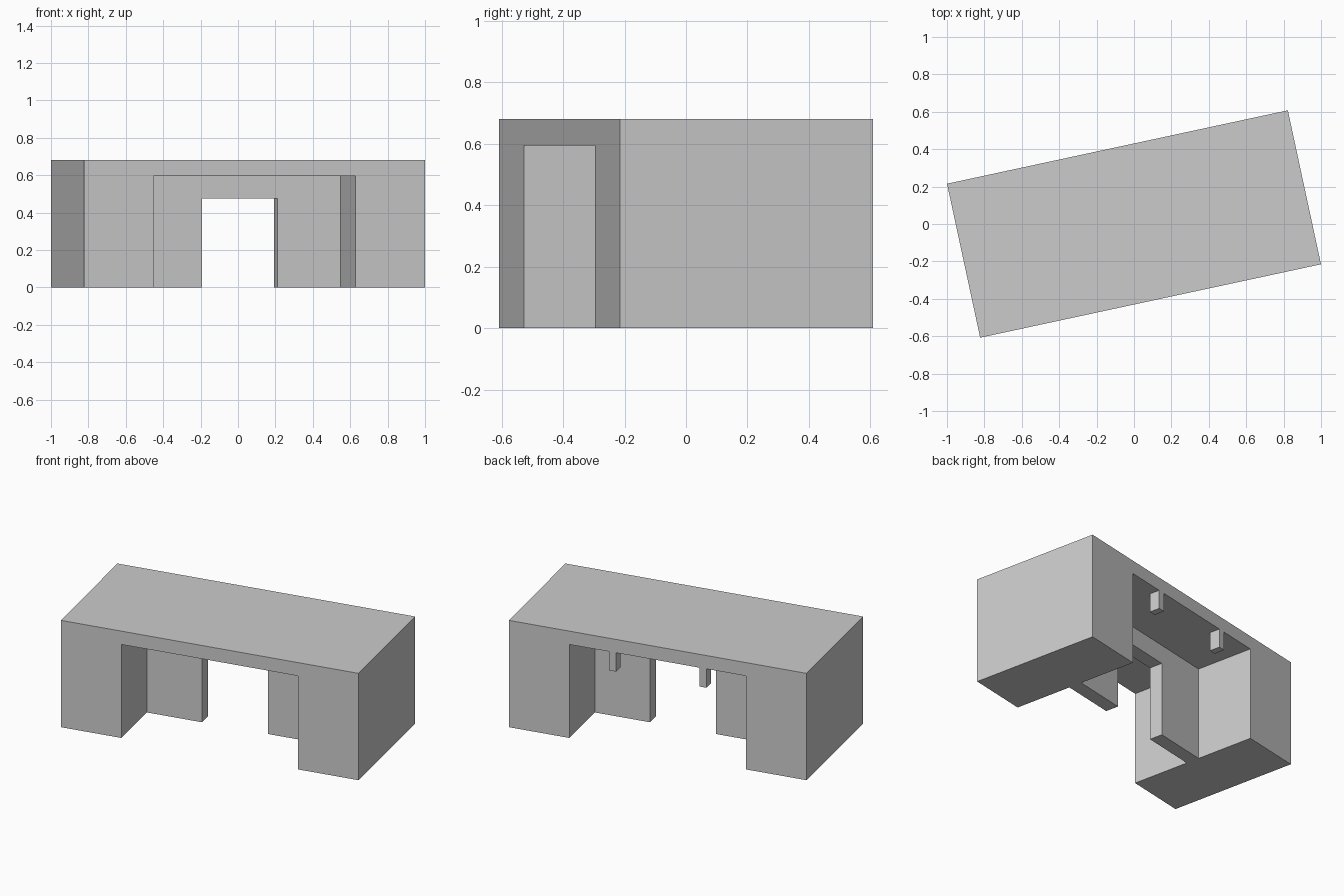
import bpy
import bmesh
from math import radians
from mathutils import Matrix, Vector

cube = bpy.data.objects.get("Cube")
if cube:
    bpy.data.objects.remove(cube, do_unlink=True)

TURN = Matrix.Rotation(radians(12.15), 4, 'Z')   # whole building is turned on its plot
HALF_L, HALF_W, HEIGHT = 0.932, 0.421, 0.68
RECESS_X, CEILING = 0.552, 0.595                 # deep recess on both long sides
WALL_Y = 0.043                                   # half thickness of the middle wall
DOOR_X, DOOR_Z = 0.206, 0.475                    # passage through the middle wall

grey = bpy.data.materials.new("plain grey")
grey.use_nodes = True
colour = (0.6, 0.6, 0.6, 1)
grey.diffuse_color = colour
grey.node_tree.nodes["Principled BSDF"].inputs["Base Color"].default_value = colour


def box(name, low, high):
    """Box between two corners, given in the building's own axes."""
    low, high = Vector(low), Vector(high)
    bm = bmesh.new()
    bmesh.ops.create_cube(bm, size=1)
    bmesh.ops.scale(bm, vec=high - low, verts=bm.verts)
    bmesh.ops.translate(bm, vec=(low + high) / 2, verts=bm.verts)
    bmesh.ops.transform(bm, matrix=TURN, verts=bm.verts)
    mesh = bpy.data.meshes.new(name)
    bm.to_mesh(mesh)
    bm.free()
    mesh.materials.append(grey)
    obj = bpy.data.objects.new(name, mesh)
    bpy.context.collection.objects.link(obj)
    return obj


# Main block with its two end legs, roof and middle wall left by the cuts
block = box("main_block", (-HALF_L, -HALF_W, 0), (HALF_L, HALF_W, HEIGHT))
cutters = [
    box("front_recess_cutter", (-RECESS_X, -1, -1), (RECESS_X, -WALL_Y, CEILING)),
    box("back_recess_cutter", (-RECESS_X, WALL_Y, -1), (RECESS_X, 1, CEILING)),
    box("doorway_cutter", (-DOOR_X, -0.2, -1), (DOOR_X, 0.2, DOOR_Z)),
]
bpy.context.view_layer.objects.active = block
for cutter in cutters:
    cutter.hide_render = True
    cut = block.modifiers.new(cutter.name, 'BOOLEAN')
    cut.operation = 'DIFFERENCE'
    cut.solver = 'EXACT'
    cut.object = cutter
    bpy.ops.object.modifier_apply(modifier=cut.name)
    bpy.data.objects.remove(cutter, do_unlink=True)

# Short posts hanging from the back edge of the roof
for side, name in ((-1, "right_hanging_post"), (1, "left_hanging_post")):
    centre = side * 0.283
    box(name, (centre - 0.022, HALF_W - 0.068, DOOR_Z), (centre + 0.022, HALF_W, CEILING))
